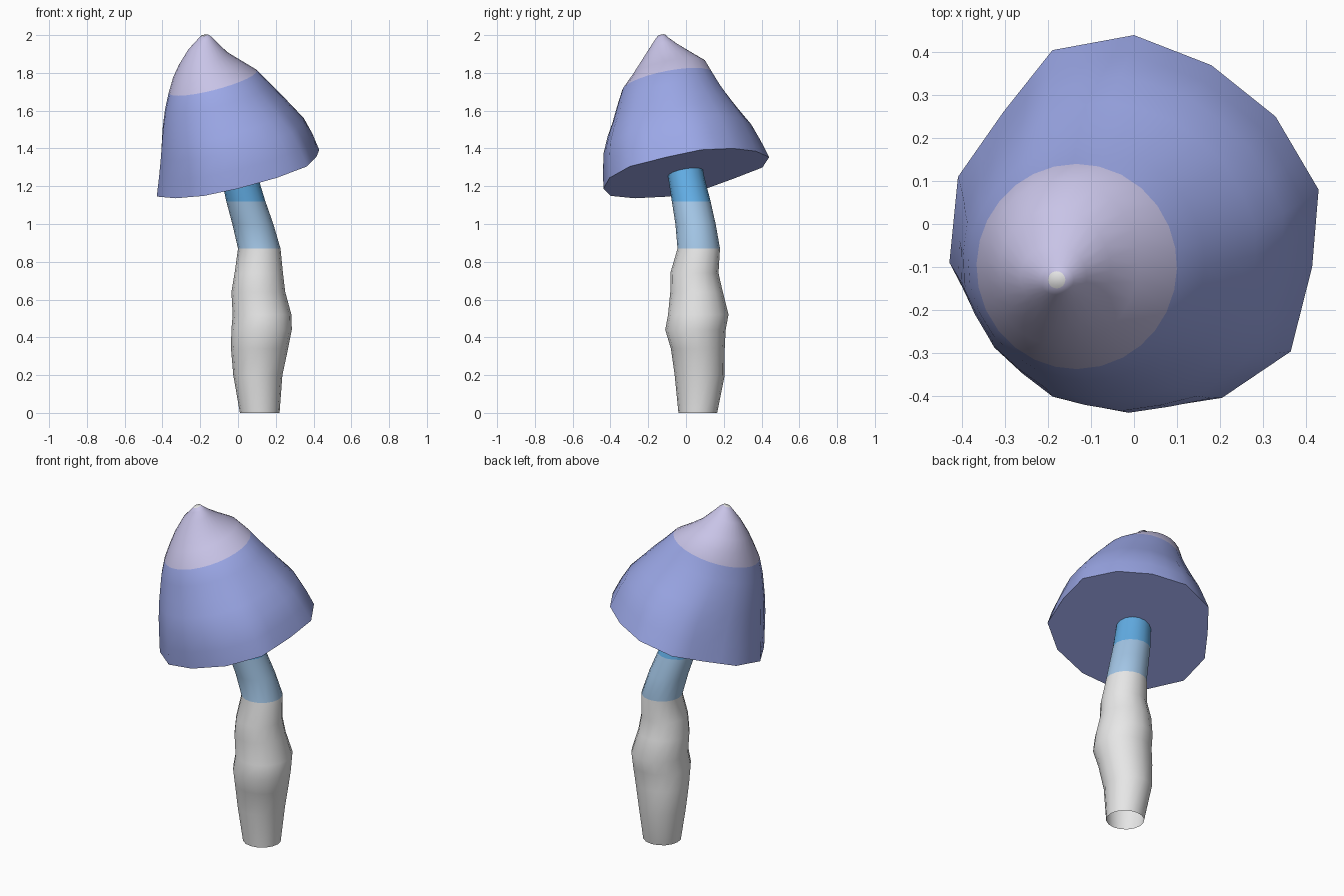
import bpy, bmesh, math

cube = bpy.data.objects.get("Cube")
if cube:
    bpy.data.objects.remove(cube)


def material(name, rgb):
    m = bpy.data.materials.new(name)
    m.use_nodes = True
    m.diffuse_color = (*rgb, 1)
    m.node_tree.nodes["Principled BSDF"].inputs["Base Color"].default_value = (*rgb, 1)
    return m


white = material("off_white", (0.8, 0.8, 0.8))
pale_blue = material("pale_blue", (0.37, 0.57, 0.8))
bright_blue = material("bright_blue", (0.125, 0.43, 0.8))
periwinkle = material("periwinkle", (0.33, 0.39, 0.8))
lilac = material("lilac", (0.58, 0.55, 0.8))


def loft(name, rings, bands, mats, close_bottom=False, close_top=False):
    """Skin rings of points; bands gives the material index of each strip."""
    bm = bmesh.new()
    loops = [[bm.verts.new(p) for p in ring] for ring in rings]
    n = len(loops[0])
    for low, high, band in zip(loops, loops[1:], bands):
        for i in range(n):
            j = (i + 1) % n
            bm.faces.new((low[i], low[j], high[j], high[i])).material_index = band
    if close_bottom:
        bm.faces.new(loops[0][::-1]).material_index = bands[0]
    if close_top:
        bm.faces.new(loops[-1]).material_index = len(mats) - 1
    mesh = bpy.data.meshes.new(name)
    bm.to_mesh(mesh)
    bm.free()
    for m in mats:
        mesh.materials.append(m)
    ob = bpy.data.objects.new(name, mesh)
    bpy.context.collection.objects.link(ob)
    bpy.ops.object.select_all(action="DESELECT")
    ob.select_set(True)
    bpy.context.view_layer.objects.active = ob
    bpy.ops.object.shade_smooth_by_angle(angle=math.radians(60))
    return ob


def place(unit, x0, x1, y0, y1):
    """Fit a unit outline into the given extents."""
    return [((x0 + x1) / 2 + u * (x1 - x0) / 2, (y0 + y1) / 2 + v * (y1 - y0) / 2)
            for u, v in unit]


# Stem: lumpy open tube that leans near the top (z, x range, y range)
STEM = [
    (0, .01, .22, -.04, .165), (.2, -.025, .235, -.06, .205),
    (.34, -.037, .265, -.08, .205), (.44, -.035, .285, -.11, .21),
    (.52, -.028, .283, -.095, .225), (.64, -.035, .25, -.083, .195),
    (.74, -.018, .238, -.083, .172), (.87, 0, .225, -.045, .18),
    (1.0, -.03, .187, -.056, .157), (1.12, -.062, .145, -.075, .13),
    (1.25, -.09, .105, -.095, .097), (1.36, -.115, .075, -.11, .075),
]
circle = [(math.cos(a), math.sin(a)) for a in (math.tau * i / 16 for i in range(16))]
stem_rings = [[(x, y, z) for x, y in place(circle, *ext)] for z, *ext in STEM]
stem_bands = [0 if z < .86 else 1 if z < 1.11 else 2 for z, *_ in STEM[:-1]]
loft("stem", stem_rings, stem_bands, [white, pale_blue, bright_blue])

# Cap: angular rim that rounds off towards an off-centre tip
RIM = [(.43, .08), (.33, .25), (.18, .37), (0, .44), (-.19, .405), (-.305, .26),
       (-.41, .11), (-.43, -.09), (-.33, -.27), (-.18, -.4), (0, -.437),
       (.205, -.405), (.365, -.297), (.415, -.1)]
rim = []
for (x, y), (x2, y2) in zip(RIM, RIM[1:] + RIM[:1]):
    rim += [(x / .43, y / .44), ((x + x2) / .86, (y + y2) / .88)]

# (height above the tilted rim plane, x range, y range)
CAP = [
    (0, -.43, .43, -.44, .44), (.1, -.42, .395, -.442, .395),
    (.2, -.412, .35, -.437, .345), (.29, -.406, .285, -.415, .285),
    (.36, -.4, .235, -.39, .24), (.45, -.387, .165, -.365, .185),
    (.535, -.367, .1, -.338, .14), (.61, -.343, .01, -.285, .105),
    (.67, -.313, -.055, -.245, .035), (.74, -.265, -.11, -.195, -.05),
    (.78, -.22, -.14, -.165, -.095), (.798, -.2, -.16, -.15, -.11),
]
cap_rings = []
for h, *ext in CAP:
    t = min(1, h / .5)
    outline = []
    for u, v in rim:
        r = math.hypot(u, v)
        k = 1 - t + t / r
        outline.append((u * k, v * k))
    cap_rings.append([(x, y, 1.27 + h + .25 * x + .19 * y)
                      for x, y in place(outline, *ext)])
cap_bands = [0 if h < .53 else 1 for h, *_ in CAP[:-1]]
loft("cap", cap_rings, cap_bands, [periwinkle, lilac, white],
     close_bottom=True, close_top=True)
